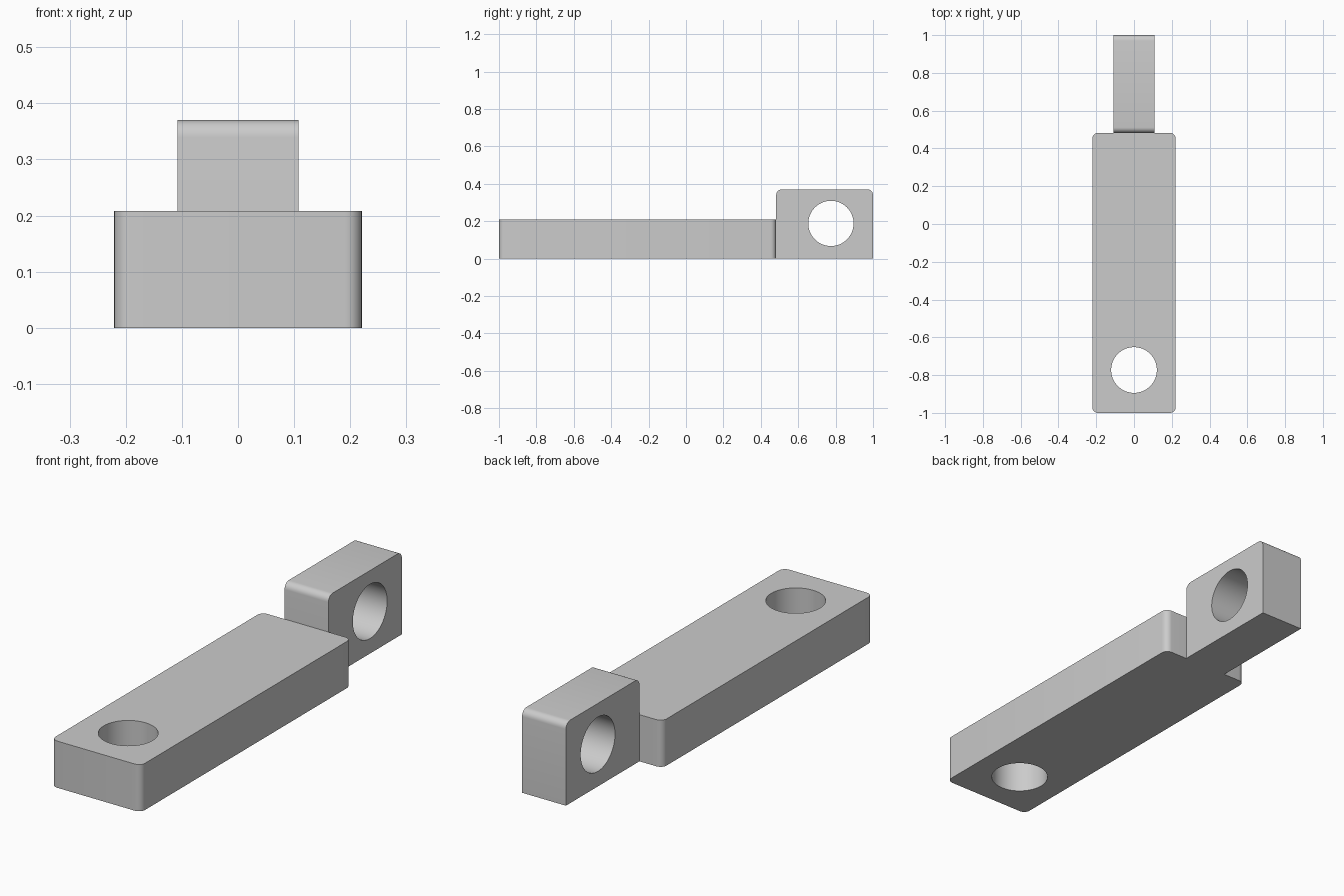
import bpy, bmesh
from math import radians
from mathutils import Matrix, Vector

cube = bpy.data.objects.get("Cube")
if cube:
    bpy.data.objects.remove(cube, do_unlink=True)

grey = bpy.data.materials.new("light_grey")
grey.use_nodes = True
colour = (0.6, 0.6, 0.6, 1)
grey.diffuse_color = colour
grey.node_tree.nodes["Principled BSDF"].inputs["Base Color"].default_value = colour


def to_object(bm, name):
    mesh = bpy.data.meshes.new(name)
    bm.to_mesh(mesh)
    bm.free()
    mesh.materials.append(grey)
    ob = bpy.data.objects.new(name, mesh)
    bpy.context.collection.objects.link(ob)
    return ob


def rounded_block(name, low, high, is_rounded):
    """Box between two corners, with fillets on the edges picked by the rule."""
    low, high = Vector(low), Vector(high)
    bm = bmesh.new()
    bmesh.ops.create_cube(bm, size=1, matrix=Matrix.LocRotScale(
        (low + high) / 2, None, high - low))
    edges = [e for e in bm.edges if is_rounded(*(v.co for v in e.verts))]
    bmesh.ops.bevel(bm, geom=edges, offset=0.03, segments=6, profile=0.5,
                    affect='EDGES')
    return to_object(bm, name)


def drill(block, centre, axis):
    """Cut a round through hole and shade the result."""
    bm = bmesh.new()
    turn = Vector((0, 0, 1)).rotation_difference(Vector(axis))
    bmesh.ops.create_cone(bm, cap_ends=True, segments=64, radius1=0.121,
                          radius2=0.121, depth=1,
                          matrix=Matrix.LocRotScale(centre, turn, None))
    cutter = to_object(bm, "hole_cutter")
    cutter.hide_render = True
    mod = block.modifiers.new("hole", 'BOOLEAN')
    mod.operation, mod.solver, mod.object = 'DIFFERENCE', 'EXACT', cutter
    bpy.ops.object.select_all(action='DESELECT')
    bpy.context.view_layer.objects.active = block
    block.select_set(True)
    bpy.ops.object.modifier_apply(modifier=mod.name)
    bpy.data.objects.remove(cutter, do_unlink=True)
    bpy.ops.object.shade_smooth_by_angle(angle=radians(30))


# Long flat bar with rounded upright corners and a vertical hole
bar = rounded_block("bar", (-0.221, -1, 0), (0.221, 0.482, 0.208),
                    lambda a, b: abs(a.z - b.z) > 0.1)
drill(bar, (0, -0.773, 0.1), (0, 0, 1))

# Upright lug on the back end with rounded top edges and a sideways hole
lug = rounded_block("lug", (-0.108, 0.482, 0), (0.108, 1, 0.37),
                    lambda a, b: abs(a.x - b.x) > 0.1 and a.z > 0.3)
drill(lug, (0, 0.775, 0.188), (1, 0, 0))
